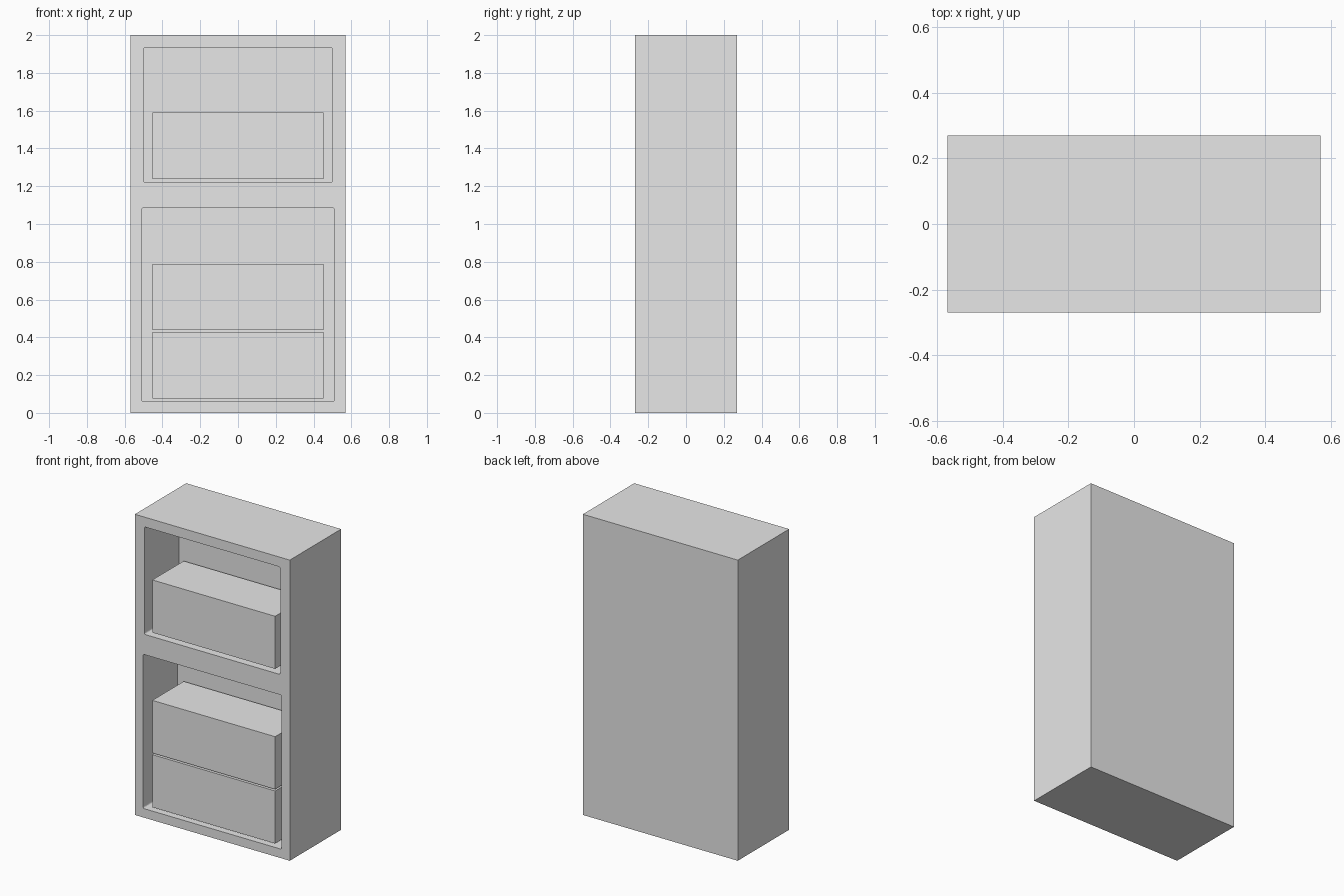
import bpy
import bmesh
from mathutils import Vector

default = bpy.data.objects.get("Cube")
if default:
    bpy.data.objects.remove(default, do_unlink=True)

grey = bpy.data.materials.new("light_grey")
grey.use_nodes = True
colour = (0.8, 0.8, 0.8, 1)
grey.diffuse_color = colour
grey.node_tree.nodes["Principled BSDF"].inputs["Base Color"].default_value = colour


def box(name, half_width, y, z, corner=0):
    """Box centred on x; corner rounds the edges that run front to back."""
    bm = bmesh.new()
    bmesh.ops.create_cube(bm, size=1)
    size = Vector((2 * half_width, y[1] - y[0], z[1] - z[0]))
    bmesh.ops.scale(bm, vec=size, verts=bm.verts)
    bmesh.ops.translate(bm, vec=(0, sum(y) / 2, sum(z) / 2), verts=bm.verts)
    if corner:
        edges = [e for e in bm.edges
                 if abs(e.verts[0].co.y - e.verts[1].co.y) > corner]
        bmesh.ops.bevel(bm, geom=edges, offset=corner, segments=3,
                        profile=0.5, affect='EDGES')
    mesh = bpy.data.meshes.new(name)
    bm.to_mesh(mesh)
    bm.free()
    mesh.materials.append(grey)
    obj = bpy.data.objects.new(name, mesh)
    bpy.context.collection.objects.link(obj)
    return obj


# Cabinet body
cabinet = box("cabinet", 0.57, (-0.27, 0.27), (0, 2))

# Two compartments cut into the front
recesses = [("upper_recess", 0.50, (1.22, 1.935)),
            ("lower_recess", 0.51, (0.06, 1.085))]
for name, half_width, z in recesses:
    cutter = box(name, half_width, (-0.4, 0.095), z, corner=0.01)
    cutter.hide_render = True
    cut = cabinet.modifiers.new(name, 'BOOLEAN')
    cut.object = cutter
    cut.operation = 'DIFFERENCE'
    cut.solver = 'EXACT'
    bpy.context.view_layer.objects.active = cabinet
    bpy.ops.object.modifier_apply(modifier=name)
    bpy.data.objects.remove(cutter, do_unlink=True)

# Three equal storage boxes, two stacked below and one above
for name, bottom in (("lower_box", 0.077), ("middle_box", 0.438), ("upper_box", 1.239)):
    box(name, 0.452, (-0.255, 0.075), (bottom, bottom + 0.35))
